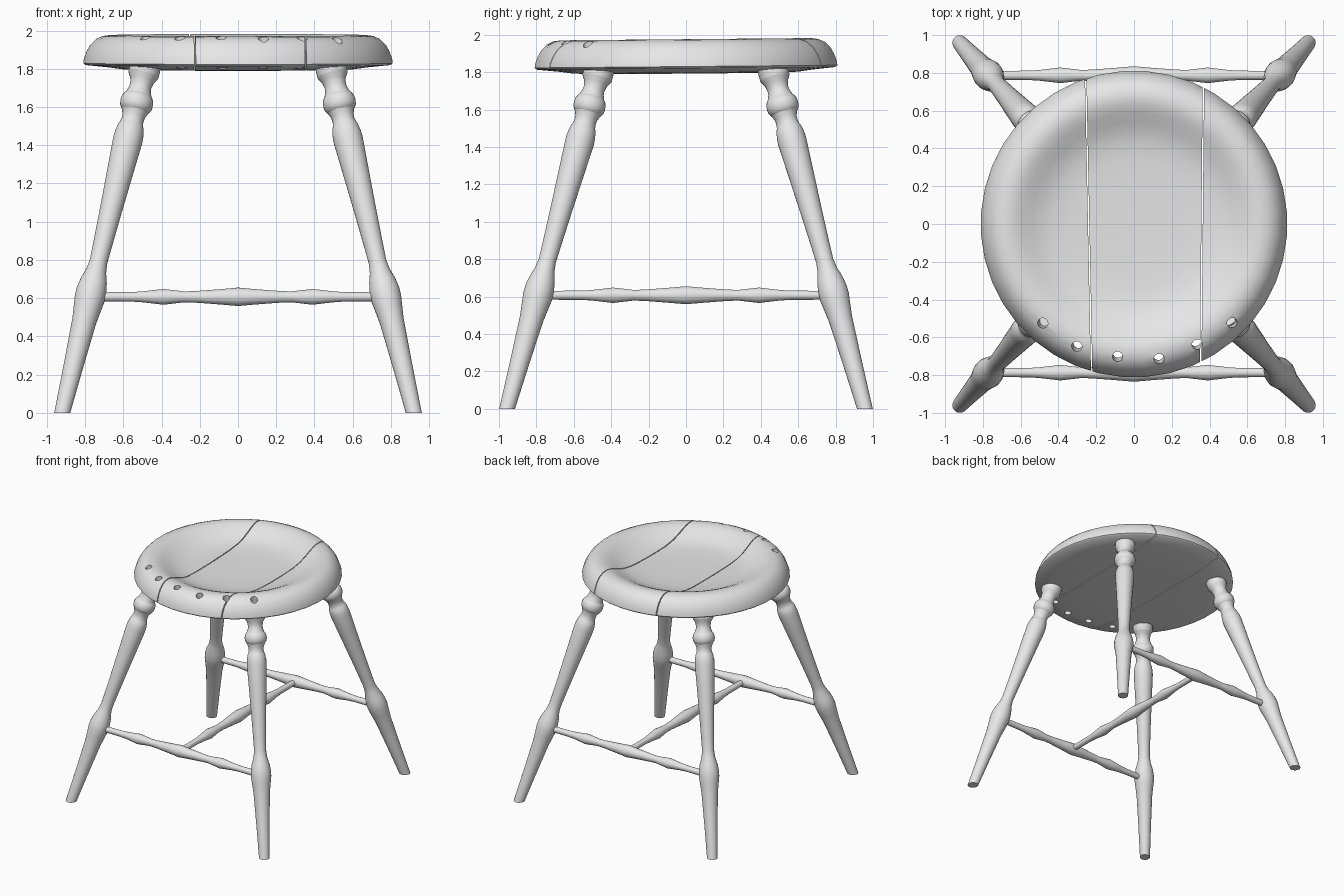
import bpy, bmesh, math
from mathutils import Vector, Matrix

if "Cube" in bpy.data.objects:
    bpy.data.objects.remove(bpy.data.objects["Cube"])

wood = bpy.data.materials.new("light grey wood")
wood.diffuse_color = (0.8, 0.8, 0.8, 1)
wood.use_nodes = True
wood.node_tree.nodes["Principled BSDF"].inputs["Base Color"].default_value = wood.diffuse_color


def lathe(name, profile, start, direction, segs=24, ground=False):
    """Turn a (radius, distance) profile around an axis."""
    bm = bmesh.new()
    rot = Vector((0, 0, 1)).rotation_difference(Vector(direction).normalized()).to_matrix()
    rings = []
    for r, t in profile:
        ring = []
        for i in range(segs):
            a = 2 * math.pi * (i + 0.5) / segs
            p = Vector((r * math.cos(a), r * math.sin(a), t))
            ring.append(bm.verts.new(rot @ p + Vector(start)))
        rings.append(ring)
    for a, b in zip(rings, rings[1:]):
        for i in range(segs):
            j = (i + 1) % segs
            bm.faces.new((a[i], a[j], b[j], b[i]))
    bm.faces.new(list(reversed(rings[0])))
    bm.faces.new(rings[-1])
    if ground:  # trim the foot level with the floor
        cut = bmesh.ops.bisect_plane(bm, geom=bm.verts[:] + bm.edges[:] + bm.faces[:],
                                     plane_co=(0, 0, 0), plane_no=(0, 0, 1), clear_inner=True)
        edges = [e for e in cut["geom_cut"] if isinstance(e, bmesh.types.BMEdge)]
        bmesh.ops.holes_fill(bm, edges=edges, sides=0)
    bmesh.ops.recalc_face_normals(bm, faces=bm.faces[:])
    me = bpy.data.meshes.new(name)
    bm.to_mesh(me)
    bm.free()
    ob = bpy.data.objects.new(name, me)
    bpy.context.collection.objects.link(ob)
    me.materials.append(wood)
    return ob


def activate(ob):
    bpy.ops.object.select_all(action='DESELECT')
    ob.select_set(True)
    bpy.context.view_layer.objects.active = ob


def smooth(ob, deg=35):
    activate(ob)
    bpy.ops.object.shade_smooth_by_angle(angle=math.radians(deg))


# dished seat, very slightly higher at the back
seat_profile = [(0.02, 1.792), (0.35, 1.792), (0.60, 1.797), (0.68, 1.808), (0.80, 1.820),
                (0.812, 1.830), (0.808, 1.855), (0.795, 1.89), (0.775, 1.925), (0.745, 1.955),
                (0.71, 1.971), (0.67, 1.976), (0.63, 1.968), (0.59, 1.952), (0.54, 1.927),
                (0.49, 1.905), (0.43, 1.889), (0.34, 1.880), (0.2, 1.876), (0.02, 1.875)]
seat = lathe("seat", seat_profile, (0, 0, 0), (0, 0, 1), 40)
for v in seat.data.vertices:
    v.co.z += 0.009 * v.co.y

# cutters: two plank gaps and six spindle holes along the front
cutters = []
for back_x, front_x in ((-0.256, -0.224), (0.368, 0.353)):
    bm = bmesh.new()
    bmesh.ops.create_cube(bm, size=1)
    bmesh.ops.scale(bm, vec=(0.007, 2.2, 0.6), verts=bm.verts)
    for v in bm.verts:
        v.co.x += (back_x + front_x) / 2 + (back_x - front_x) / 1.58 * v.co.y
        v.co.z += 1.88
    me = bpy.data.meshes.new("gap_cutter")
    bm.to_mesh(me)
    bm.free()
    ob = bpy.data.objects.new("gap_cutter", me)
    bpy.context.collection.objects.link(ob)
    cutters.append(ob)
for x, y in ((-0.483, -0.525), (-0.303, -0.648), (-0.087, -0.702),
             (0.133, -0.714), (0.335, -0.638), (0.52, -0.524)):
    d = Vector((x * 0.2, y * 0.2, 1)).normalized()
    p = Vector((x, y, 1.96))
    cutters.append(lathe("hole_cutter", [(0.028, -0.3), (0.028, 0.2)], p, d, 12))

for c in cutters:
    c.hide_render = True
    activate(seat)
    mod = seat.modifiers.new("cut", 'BOOLEAN')
    mod.operation = 'DIFFERENCE'
    mod.solver = 'EXACT'
    mod.object = c
    bpy.ops.object.modifier_apply(modifier=mod.name)
    bpy.data.objects.remove(c)
smooth(seat)

# four splayed turned legs; profile given as (radius, height)
leg_profile = [(0.039, -0.06), (0.041, 0.0), (0.052, 0.25), (0.064, 0.48), (0.073, 0.55),
               (0.080, 0.60), (0.079, 0.64), (0.070, 0.69), (0.054, 0.74), (0.047, 0.79),
               (0.050, 0.87), (0.058, 1.05), (0.070, 1.28), (0.078, 1.43), (0.076, 1.46),
               (0.068, 1.50), (0.064, 1.505), (0.058, 1.53), (0.060, 1.555), (0.070, 1.58),
               (0.074, 1.583), (0.084, 1.60), (0.087, 1.62), (0.084, 1.642), (0.074, 1.66),
               (0.070, 1.663), (0.059, 1.69), (0.057, 1.71), (0.063, 1.74), (0.079, 1.765),
               (0.081, 1.77), (0.081, 1.82)]
foot, top = Vector((0.92, 0.957, 0)), Vector((0.487, 0.467, 1.8))
stretch = (top - foot).length / 1.8
for side, sx in (("left", -1), ("right", 1)):
    for end, sy in (("front", -1), ("back", 1)):
        m = Matrix.Diagonal((sx, sy, 1))
        prof = [(r, z * stretch) for r, z in leg_profile]
        smooth(lathe(f"{end}_{side}_leg", prof, m @ foot, m @ (top - foot), 24, True), 30)

# front and back stretchers joined by a middle one
half = [(0.024, 0.79), (0.025, 0.56), (0.029, 0.50), (0.042, 0.39), (0.029, 0.28),
        (0.031, 0.22), (0.041, 0.09)]
rail = [(r, -t) for r, t in half] + [(0.049, 0)] + [(r, t) for r, t in reversed(half)]
for name, pos, axis in (("front_stretcher", (0, -0.787, 0.607), (1, 0, 0)),
                        ("back_stretcher", (0, 0.787, 0.607), (1, 0, 0)),
                        ("middle_stretcher", (0, 0, 0.607), (0, 1, 0))):
    smooth(lathe(name, rail, pos, axis, 16), 40)
